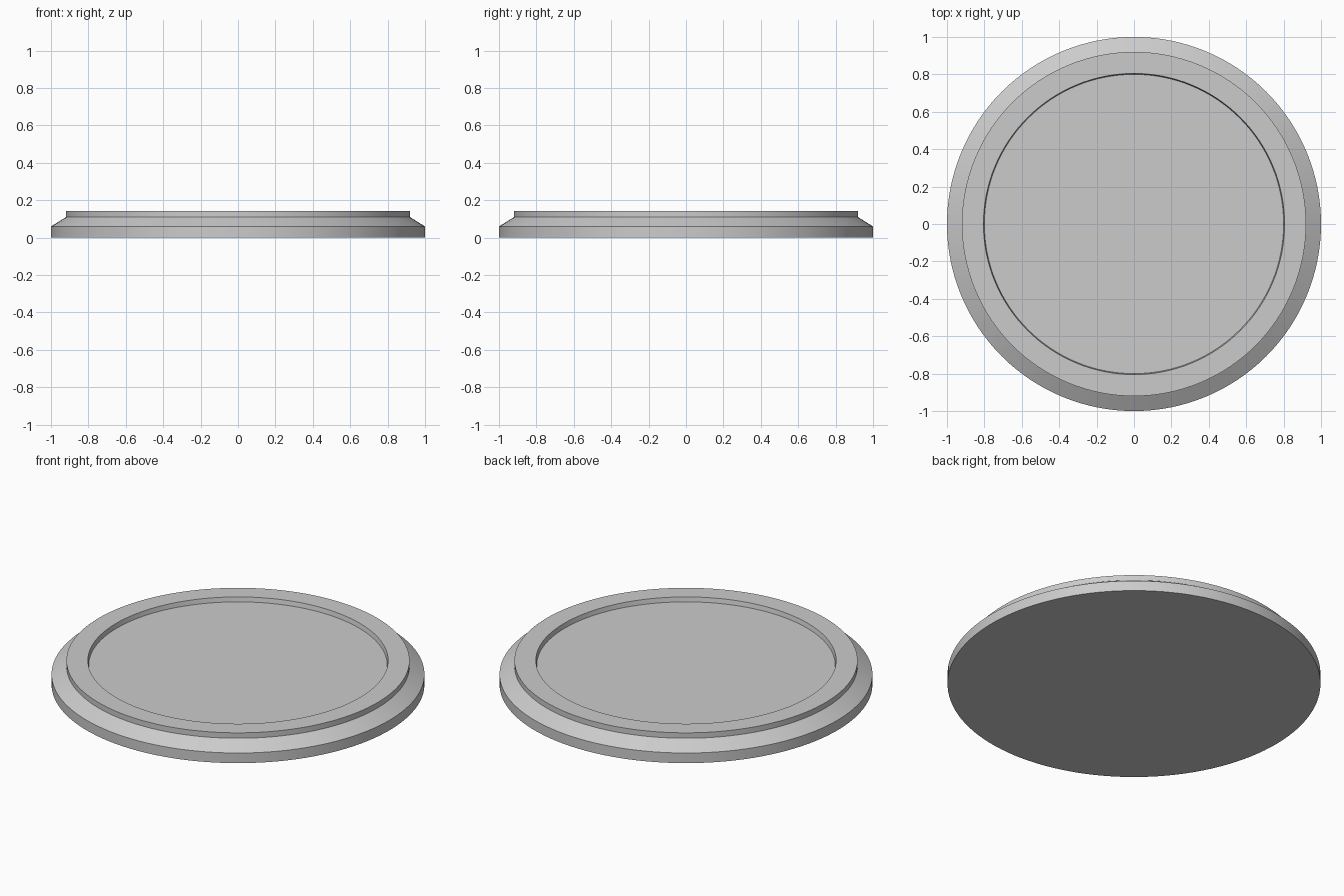
import bpy, bmesh
from math import pi

if "Cube" in bpy.data.objects:
    bpy.data.objects.remove(bpy.data.objects["Cube"])

# Half profile (radius, height), from the underside centre to the recessed floor centre
PROFILE = [(0, 0), (1, 0), (1, 0.06), (0.92, 0.11), (0.92, 0.142),
           (0.805, 0.142), (0.80, 0.115), (0, 0.115)]
SIDES = 128

# Round base: spin the profile around z
bm = bmesh.new()
verts = [bm.verts.new((r, 0, z)) for r, z in PROFILE]
edges = [bm.edges.new(pair) for pair in zip(verts, verts[1:])]
bmesh.ops.spin(bm, geom=verts + edges, cent=(0, 0, 0), axis=(0, 0, 1),
               angle=2 * pi, steps=SIDES, use_duplicate=False)
bmesh.ops.remove_doubles(bm, verts=bm.verts, dist=1e-4)
bmesh.ops.recalc_face_normals(bm, faces=bm.faces)
mesh = bpy.data.meshes.new("round_base")
bm.to_mesh(mesh)
bm.free()
base = bpy.data.objects.new("round_base", mesh)
bpy.context.collection.objects.link(base)

# Smooth round walls, sharp rims
bpy.context.view_layer.objects.active = base
base.select_set(True)
bpy.ops.object.shade_smooth_by_angle(angle=pi / 9)
